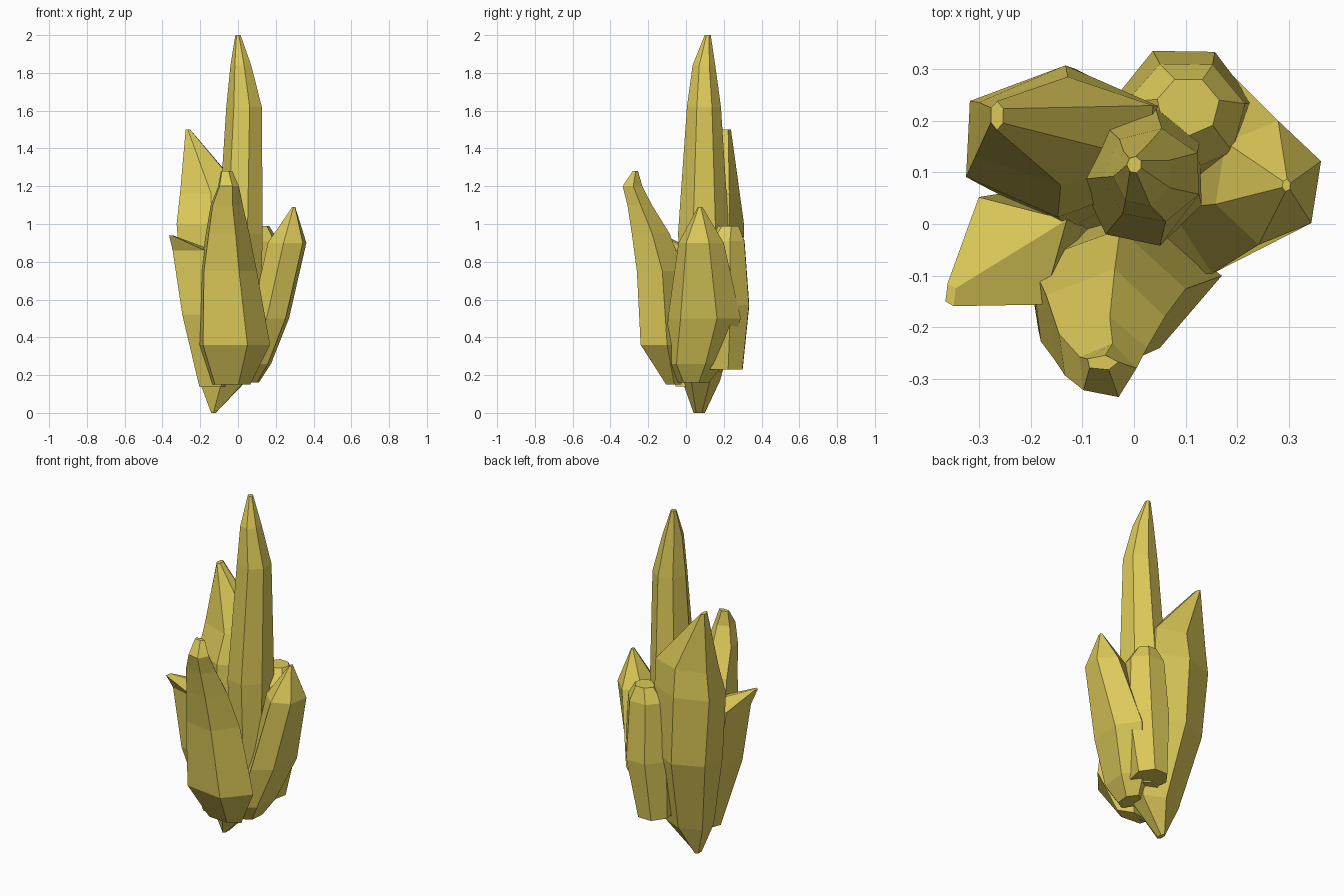
import bpy
import bmesh
from math import cos, sin, radians, tau

default_cube = bpy.data.objects.get("Cube")
if default_cube:
    bpy.data.objects.remove(default_cube, do_unlink=True)

# One flat golden colour for every crystal
golden = bpy.data.materials.new("golden_crystal")
golden.use_nodes = True
colour = (0.72, 0.59, 0.10, 1.0)
golden.diffuse_color = colour
shader = next(n for n in golden.node_tree.nodes if n.type == "BSDF_PRINCIPLED")
shader.inputs["Base Color"].default_value = colour
shader.inputs["Roughness"].default_value = 0.6


def unit_polygon(sides, turn):
    """Regular polygon, stretched so that it spans -1 to 1 on both axes."""
    angles = [radians(turn) + tau * i / sides for i in range(sides)]
    columns = []
    for values in ([cos(a) for a in angles], [sin(a) for a in angles]):
        low, high = min(values), max(values)
        columns.append([2 * (v - low) / (high - low) - 1 for v in values])
    return list(zip(*columns))


def crystal(name, sides, turn, stations):
    """Loft a faceted crystal through stations of (x, y, z, half width, half depth)."""
    outline = unit_polygon(sides, turn)
    bm = bmesh.new()
    rings = [[bm.verts.new((x + u * w, y + v * d, z)) for u, v in outline]
             for x, y, z, w, d in stations]
    for lower, upper in zip(rings, rings[1:]):
        for i in range(sides):
            j = (i + 1) % sides
            bm.faces.new((lower[i], lower[j], upper[j], upper[i]))
    bm.faces.new(rings[0][::-1])
    bm.faces.new(rings[-1])
    bmesh.ops.recalc_face_normals(bm, faces=bm.faces[:])
    mesh = bpy.data.meshes.new(name)
    bm.to_mesh(mesh)
    bm.free()
    mesh.materials.append(golden)
    obj = bpy.data.objects.new(name, mesh)
    bpy.context.collection.objects.link(obj)
    return obj


# Tall spire in the middle
crystal("central_spire", 7, 28, [
    (0.02, 0.09, 0.22, 0.09, 0.10),
    (0.013, 0.093, 0.95, 0.118, 0.135),
    (0.032, 0.095, 1.62, 0.094, 0.09),
    (0.015, 0.095, 1.84, 0.055, 0.06),
    (0.0, 0.115, 2.0, 0.014, 0.016),
])

# Broad blade behind, reaching down to the lowest point
crystal("back_blade", 6, 28, [
    (-0.13, 0.07, 0.0, 0.012, 0.03),
    (-0.08, 0.08, 0.17, 0.125, 0.10),
    (-0.12, 0.145, 0.6, 0.17, 0.155),
    (-0.14, 0.16, 1.0, 0.185, 0.147),
    (-0.135, 0.18, 1.16, 0.172, 0.105),
    (-0.265, 0.21, 1.5, 0.012, 0.028),
])

# Leaning crystal at the front
crystal("front_crystal", 5, 6, [
    (-0.035, -0.065, 0.15, 0.10, 0.04),
    (-0.02, -0.11, 0.36, 0.19, 0.13),
    (-0.05, -0.135, 0.75, 0.15, 0.125),
    (-0.055, -0.187, 0.95, 0.115, 0.1),
    (-0.06, -0.245, 1.1, 0.085, 0.065),
    (-0.05, -0.283, 1.2, 0.055, 0.052),
    (-0.06, -0.268, 1.28, 0.03, 0.014),
])

# Wide pointed crystal on the left side
crystal("left_crystal", 6, 20, [
    (0.06, 0.04, 0.16, 0.05, 0.08),
    (0.085, 0.05, 0.26, 0.09, 0.155),
    (0.17, 0.097, 0.5, 0.10, 0.193),
    (0.26, 0.08, 0.9, 0.102, 0.12),
    (0.295, 0.075, 1.09, 0.008, 0.012),
])

# Slanted wedge on the right side
crystal("right_crystal", 4, 120, [
    (-0.13, 0.0, 0.14, 0.075, 0.055),
    (-0.195, -0.045, 0.52, 0.1, 0.105),
    (-0.238, -0.052, 0.86, 0.108, 0.104),
    (-0.355, -0.137, 0.94, 0.01, 0.022),
])

# Blunt crystal at the back
crystal("back_crystal", 7, 12, [
    (0.06, 0.195, 0.23, 0.095, 0.105),
    (0.095, 0.2, 0.57, 0.135, 0.135),
    (0.10, 0.205, 0.91, 0.115, 0.105),
    (0.105, 0.225, 0.99, 0.06, 0.055),
])
